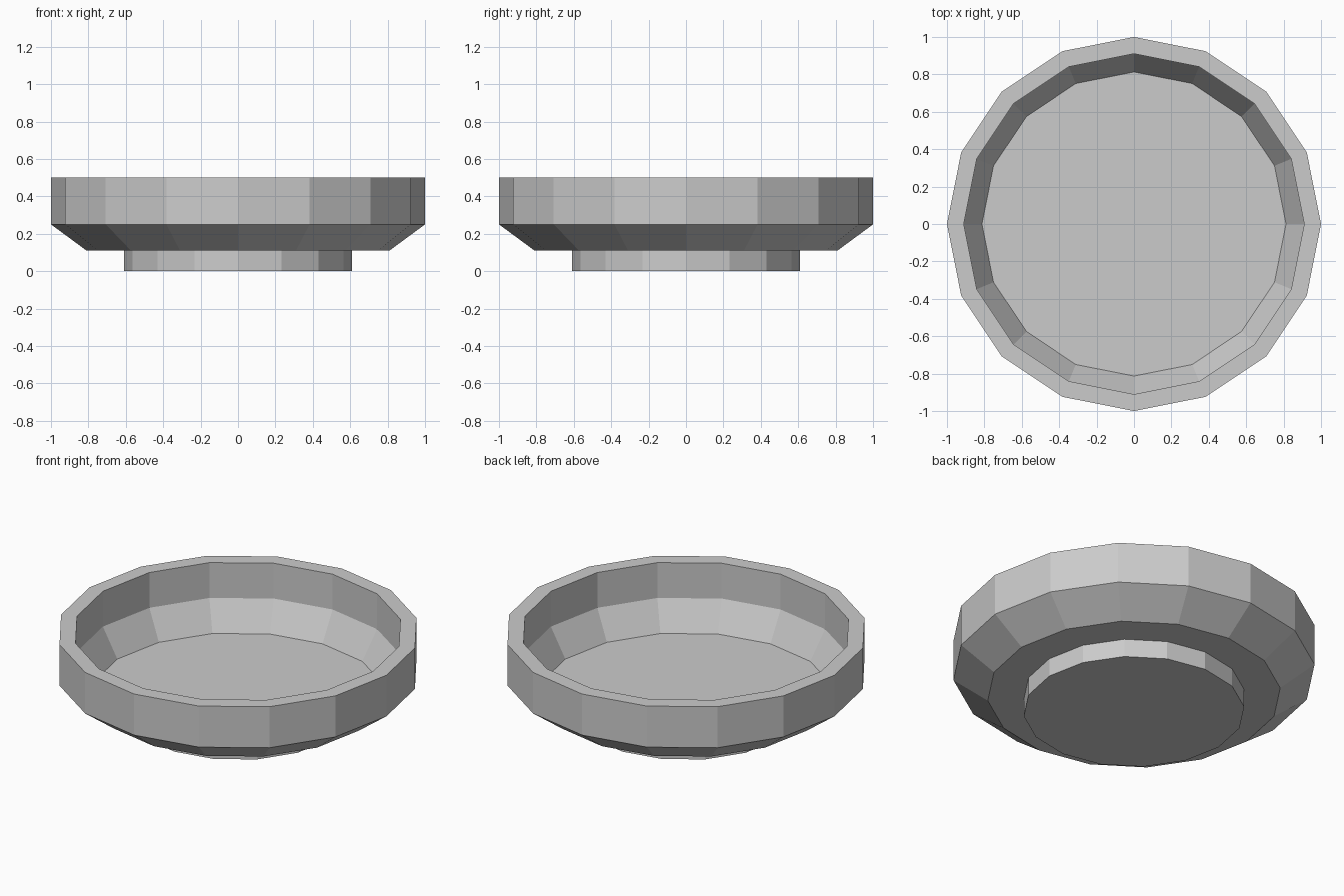
import bpy, bmesh
from math import cos, sin, tau

if "Cube" in bpy.data.objects:
    bpy.data.objects.remove(bpy.data.objects["Cube"])

SIDES = 16


def revolve(name, profile):
    """Turn a (radius, height) profile around z; a zero-radius end becomes a flat cap."""
    bm = bmesh.new()
    rings, caps = [], []
    for i, (r, z) in enumerate(profile):
        if r == 0:
            caps.append(i)
            continue
        rings.append([bm.verts.new((r * cos(tau * k / SIDES), r * sin(tau * k / SIDES), z))
                      for k in range(SIDES)])
    for a, b in zip(rings, rings[1:]):
        for k in range(SIDES):
            n = (k + 1) % SIDES
            bm.faces.new((a[k], a[n], b[n], b[k]))
    if 0 in caps:
        bm.faces.new(rings[0][::-1])
    if len(profile) - 1 in caps:
        bm.faces.new(rings[-1])
    bm.normal_update()
    mesh = bpy.data.meshes.new(name)
    bm.to_mesh(mesh)
    bm.free()
    obj = bpy.data.objects.new(name, mesh)
    bpy.context.collection.objects.link(obj)
    return obj


# Bowl: underside, flared shoulder, upright wall, rim, inner wall and floor
revolve("bowl", [(0, 0.11), (0.81, 0.11), (1.0, 0.25), (1.0, 0.5),
                 (0.91, 0.5), (0.91, 0.285), (0.813, 0.113), (0, 0.113)])

# Foot: short plinth with a closed base, open where it meets the bowl
revolve("foot", [(0, 0.0), (0.61, 0.0), (0.61, 0.11)])
